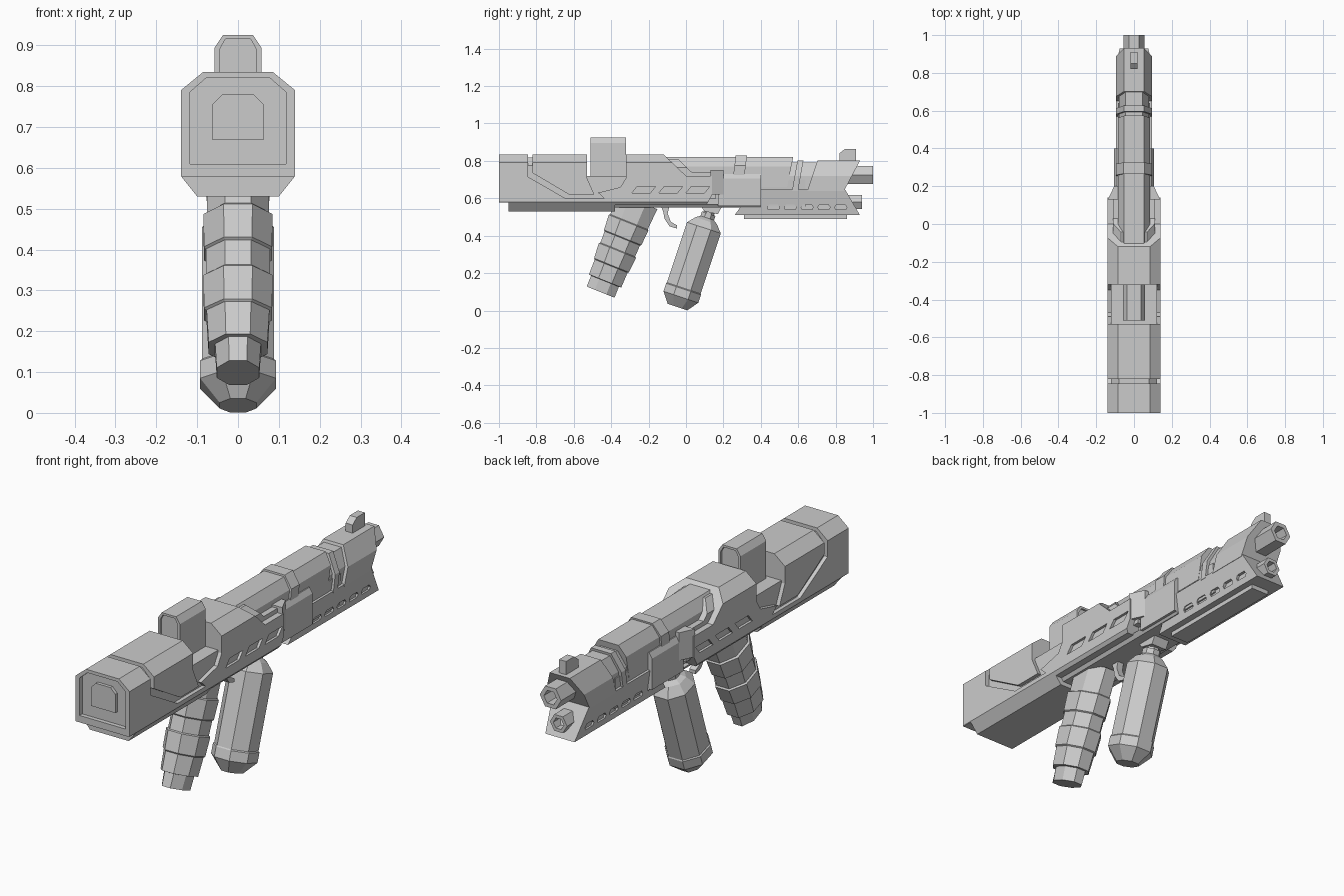
import bpy, bmesh, math
from mathutils import Vector

if "Cube" in bpy.data.objects:
    bpy.data.objects.remove(bpy.data.objects["Cube"])


def finish(name, bm):
    bmesh.ops.recalc_face_normals(bm, faces=bm.faces)
    me = bpy.data.meshes.new(name)
    bm.to_mesh(me)
    bm.free()
    ob = bpy.data.objects.new(name, me)
    bpy.context.collection.objects.link(ob)
    return ob


def sym(half):
    return half + [(-x, z) for x, z in reversed(half)]


def prism(name, axis, pts, lo, hi):
    """Extrude a flat outline along one axis."""
    place = {'x': lambda a, b, t: (t, a, b),
             'y': lambda a, b, t: (a, t, b),
             'z': lambda a, b, t: (a, b, t)}[axis]
    bm = bmesh.new()
    A = [bm.verts.new(place(a, b, lo)) for a, b in pts]
    B = [bm.verts.new(place(a, b, hi)) for a, b in pts]
    bm.faces.new(A)
    bm.faces.new(B[::-1])
    n = len(pts)
    for i in range(n):
        j = (i + 1) % n
        bm.faces.new((A[i], B[i], B[j], A[j]))
    return finish(name, bm)


def boolean(ob, other, op='DIFFERENCE'):
    m = ob.modifiers.new("cut", 'BOOLEAN')
    m.operation, m.object, m.solver = op, other, 'EXACT'
    dg = bpy.context.evaluated_depsgraph_get()
    me = bpy.data.meshes.new_from_object(ob.evaluated_get(dg))
    ob.modifiers.clear()
    ob.data = me
    bpy.data.objects.remove(other)
    return ob


def shell(name, half, side):
    """Cross-section along the gun, trimmed by a side outline."""
    ob = prism(name, 'y', sym(half), -1.2, 1.2)
    return boolean(ob, prism("trim", 'x', side, -0.3, 0.3), 'INTERSECT')


def loft(name, origin, tilt, rings, sides, off=0.5):
    """Rings of (distance, half width, half depth) down a tilted axis."""
    t = math.radians(tilt)
    d = Vector((0, -math.sin(t), -math.cos(t)))
    e = Vector((0, math.cos(t), -math.sin(t)))
    k = 1 / math.cos(math.pi / sides) if off else 1
    bm = bmesh.new()
    loops = []
    for s, rx, ry in rings:
        c = Vector(origin) + d * s
        loops.append([bm.verts.new(
            c + Vector((1, 0, 0)) * rx * k * math.cos(2 * math.pi * (i + off) / sides)
            + e * ry * k * math.sin(2 * math.pi * (i + off) / sides)) for i in range(sides)])
    for A, B in zip(loops, loops[1:]):
        for i in range(sides):
            j = (i + 1) % sides
            bm.faces.new((A[i], A[j], B[j], B[i]))
    bm.faces.new(loops[0])
    bm.faces.new(loops[-1])
    return finish(name, bm)


# Stock: rear cap, cheek piece, inner core and underside
body = [(.1, .53), (.14, .58), (.14, .79), (.085, .835)]
rear = shell("stock_rear", body, [(-1, .578), (-1, .9), (-.845, .9), (-.845, .715),
                                  (-.645, .6), (-.4, .6), (-.4, .578)])
boolean(rear, prism("recess", 'y', sym([(.118, .61), (.118, .785), (.078, .82)]), -1.1, -.98))
prism("butt_panel", 'y', sym([(.063, .668), (.063, .755), (.038, .78)]), -.995, -.97)
shell("stock_cheek", body, [(-.82, .9), (-.53, .9), (-.53, .71), (-.49, .62),
                            (-.625, .62), (-.82, .735)])
shell("stock_core", [(.122, .56), (.122, .775), (.08, .818)],
      [(-.95, .57), (-.95, .9), (-.53, .9), (-.53, .72), (-.28, .72), (-.28, .57)])
shell("stock_underside", body, [(-.95, .5), (-.95, .58), (-.38, .58), (-.38, .5)])
prism("belly_strip", 'y', sym([(.085, .55), (.1, .57)]), -.4, .4)

# Receiver with slanted side vents
recv = shell("receiver", body, [(-.32, .9), (-.188, .9), (0, .72), (.14, .72), (.14, .62),
                                (.11, .565), (-.4, .565), (-.47, .63), (-.35, .66), (-.32, .71)])
for y in (-.29, -.145, 0):
    vent = [(y, .628), (y + .03, .664), (y + .128, .664), (y + .098, .628)]
    for lo, hi in ((.128, .2), (-.2, -.128)):
        boolean(recv, prism("vent", 'x', vent, lo, hi))
shell("receiver_collar", [(.112, .57), (.112, .765), (.07, .81)],
      [(-.25, .6), (-.25, .9), (-.135, .9), (.03, .74), (.16, .74), (.16, .6)])
prism("receiver_nose", 'z', sym([(.138, .13), (.105, .2)]), .62, .75)

# Sight housing
scope = prism("sight_housing", 'y', sym([(.057, .70), (.057, .895), (.037, .925)]), -.51, -.32)
for lo, hi in ((-.6, -.5), (-.33, -.2)):
    boolean(scope, prism("window", 'y', sym([(.045, .74), (.045, .89), (.031, .915)]), lo, hi))

# Barrel shroud, clamp and side block
shell("barrel_shroud", [(.085, .66), (.085, .77), (.052, .82)],
      [(-.12, .66), (-.12, .9), (.59, .9), (.54, .66)])
shell("shroud_clamp", [(.094, .70), (.094, .775), (.055, .828)],
      [(.25, .70), (.275, .9), (.335, .9), (.31, .70)])
prism("fore_core", 'y', sym([(.078, .555), (.085, .70)]), .1, .64)
prism("side_block", 'y', sym([(.105, .56), (.105, .705), (.09, .73)]), .17, .4)

# Muzzle head and neck
head = [(.095, .64), (.095, .72), (.052, .802)]
shell("head_neck", [(.08, .64), (.08, .72), (.045, .79)],
      [(.52, .6), (.57, .9), (.75, .9), (.75, .6)])
shell("neck_band", head, [(.56, .6), (.613, .9), (.645, .9), (.592, .6)])
shell("muzzle_head", head, [(.635, .6), (.735, .9), (.983, .9), (.845, .64), (.845, .6)])

# Lower rail with slots
rail = prism("lower_rail", 'x', [(.26, .51), (.36, .648), (.85, .648), (.93, .51)], -.3, .3)
boolean(rail, prism("trim", 'y', sym([(.074, .5), (.096, .66)]), 0, 1.2), 'INTERSECT')
for i in range(5):
    y = .435 + i * .09
    slot = [(y, .553), (y + .01, .567), (y + .055, .567), (y + .065, .553),
            (y + .06, .54), (y + .005, .54)]
    for lo, hi in ((.07, .2), (-.2, -.07)):
        boolean(rail, prism("slot", 'x', slot, lo, hi))
prism("rail_strip", 'x', [(.31, .49), (.31, .515), (.86, .515), (.86, .49)], -.045, .045)

# Six-sided barrels and front sight
for name, z, r, end in (("upper_barrel", .725, .055, 1), ("lower_barrel", .58, .044, .94)):
    n = end - .7
    loft(name, (0, .7, z), -90,
         [(0, r, r), (n, r, r), (n, r * .62, r * .62), (n - .08, r * .62, r * .62)], 6, 0)
prism("front_sight", 'x', [(.82, .79), (.82, .84), (.85, .864), (.91, .864), (.91, .79)], -.018, .018)

# Stepped pistol grip
loft("pistol_grip", (0, -.26, .585), 22,
     [(0, .074, .115), (.12, .076, .108), (.125, .085, .114), (.21, .083, .108),
      (.215, .078, .102), (.28, .078, .1), (.285, .085, .107), (.37, .083, .1),
      (.375, .077, .095), (.46, .072, .093), (.462, .056, .08), (.525, .052, .08)], 8)

# Trigger
prism("trigger", 'x', [(-.14, .57), (-.085, .57), (-.098, .52), (-.082, .475), (-.048, .455),
                       (-.048, .438), (-.088, .45), (-.115, .49), (-.122, .53)], -.016, .016)

# Canister foregrip and its mount
loft("canister", (0, .14, .575), 18.4,
     [(0, .03, .03), (.06, .03, .03), (.06, .038, .038), (.085, .038, .038), (.1, .06, .06),
      (.14, .088, .095), (.48, .088, .095), (.485, .093, .098), (.53, .093, .098),
      (.587, .045, .055)], 8)
prism("canister_mount", 'x', [(.07, .57), (.1, .53), (.17, .515), (.2, .57)], -.04, .04)
